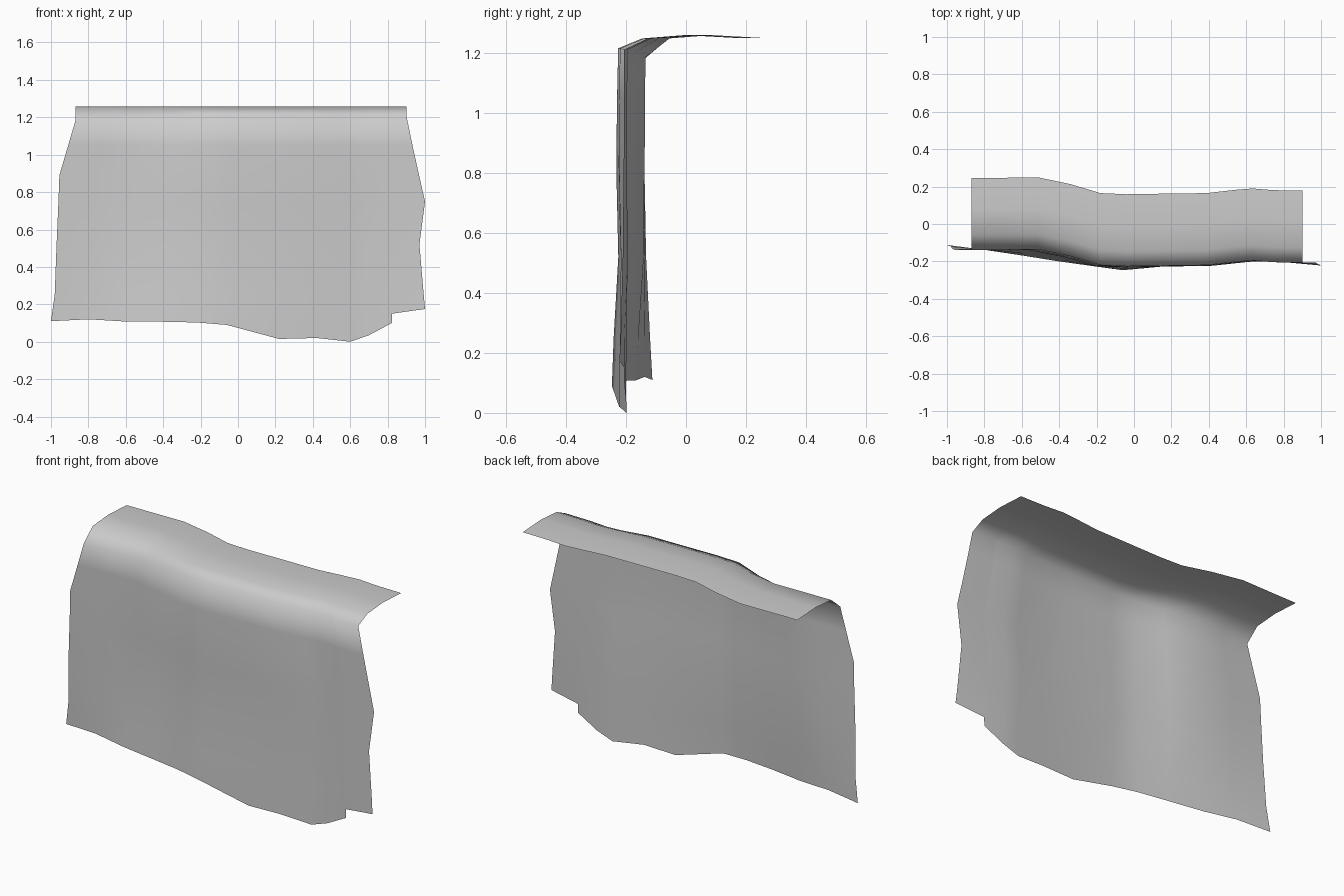
import bpy

# Columns across the cloth: s, front fold y, hem y, fold z, hem z
COLS = [
    (-1.0, -0.14, -0.112, 1.18, 0.11),
    (-0.8, -0.138, -0.138, 1.18, 0.12),
    (-0.6, -0.135, -0.168, 1.185, 0.108),
    (-0.4, -0.172, -0.20, 1.20, 0.107),
    (-0.22, -0.22, -0.225, 1.215, 0.103),
    (-0.06, -0.226, -0.247, 1.215, 0.09),
    (0.22, -0.222, -0.221, 1.215, 0.015),
    (0.42, -0.22, -0.221, 1.215, 0.02),
    (0.60, -0.202, -0.199, 1.21, 0.0),
    (0.70, -0.195, -0.20, 1.21, 0.035),
    (0.822, -0.204, -0.206, 1.21, 0.10),
    (0.823, -0.204, -0.206, 1.21, 0.15),
    (1.0, -0.207, -0.222, 1.21, 0.175),
]
# Flat top strip: distance behind fold, z
TOP = [(0.385, 1.25), (0.22, 1.259), (0.08, 1.248)]
# Hanging front: z, left x, right x, hem influence, fold bulge
DROP = [(1.05, -0.908, 0.933, 0.0, -0.004), (0.89, -0.955, 0.968, 0.0, -0.006),
        (0.75, -0.96, 1.0, 0.1, -0.003), (0.52, -0.97, 0.97, 0.25, 0.006),
        (0.25, -0.98, 0.993, 0.72, 0.0)]


def place(s, left, right):
    return left + (s + 1) * (right - left) / 2


verts = []
for s, fold_y, hem_y, fold_z, hem_z in COLS:
    x = place(s, -0.87, 0.90)
    verts += [(x, fold_y + d, z) for d, z in TOP]
    verts.append((x, fold_y, fold_z))
    for z, left, right, t, bulge in DROP:
        y = fold_y + (hem_y - fold_y) * t + bulge * (1 - abs(s))
        verts.append((place(s, left, right), y, z))
    verts.append((s, hem_y, hem_z))

n = len(TOP) + len(DROP) + 2
faces = [(c * n + r, c * n + r + 1, (c + 1) * n + r + 1, (c + 1) * n + r)
         for c in range(len(COLS) - 1) for r in range(n - 1)]

# Draped cloth sheet
mesh = bpy.data.meshes.new("draped_cloth")
mesh.from_pydata(verts, [], faces)
mesh.shade_smooth()
cloth = bpy.data.objects.new("draped_cloth", mesh)
bpy.context.collection.objects.link(cloth)
